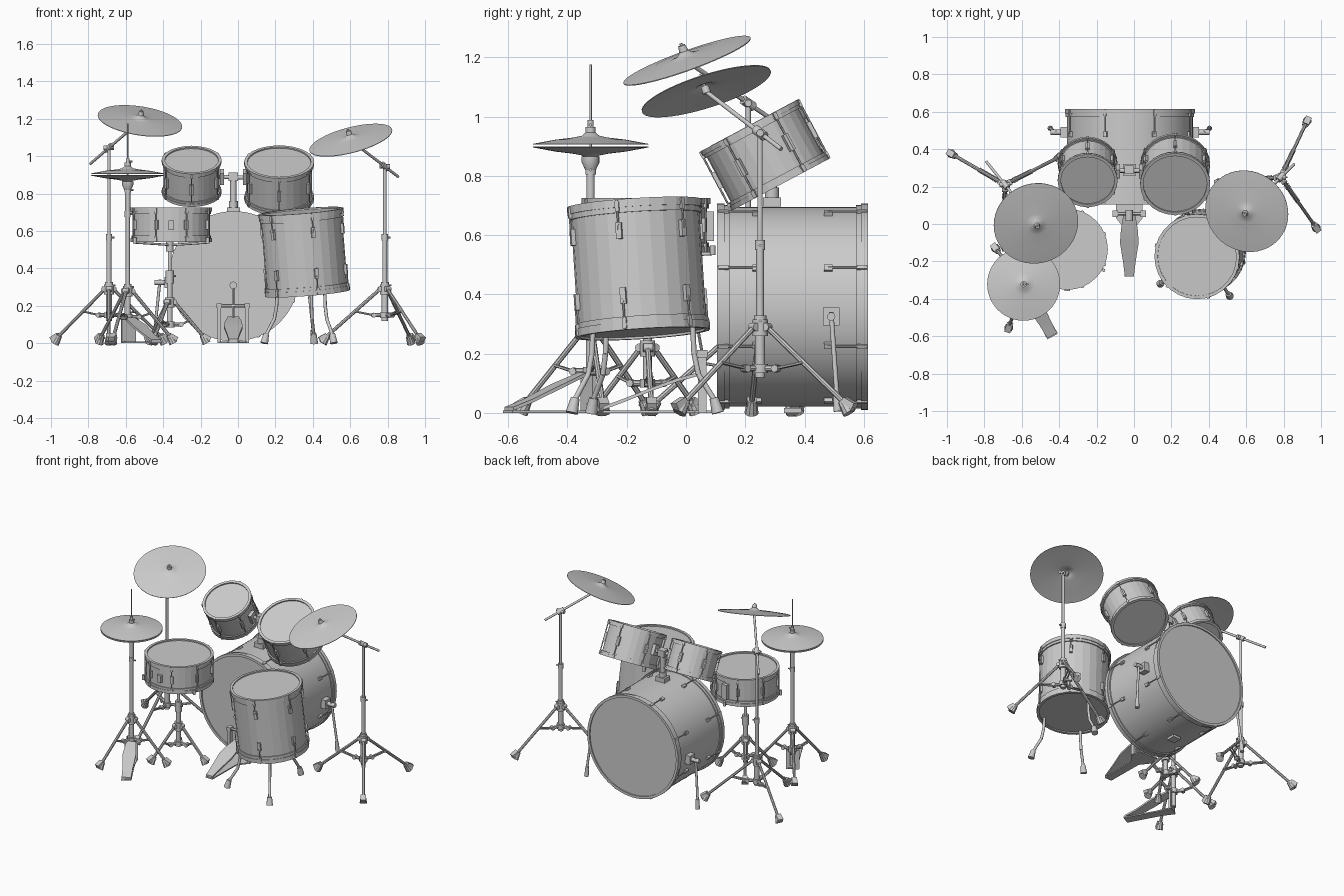
import bpy, bmesh, math
from mathutils import Matrix, Vector as V

if "Cube" in bpy.data.objects:
    bpy.data.objects.remove(bpy.data.objects["Cube"])

def frame(origin, axis):
    """Matrix with local z along axis and local x kept near world x."""
    z = V(axis).normalized()
    ref = V((1, 0, 0)) if abs(z.x) < .9 else V((0, 1, 0))
    y = z.cross(ref).normalized()
    x = y.cross(z)
    m = Matrix((x, y, z)).transposed().to_4x4()
    m.translation = V(origin)
    return m

def polar(a):
    return V((math.cos(math.radians(a)), math.sin(math.radians(a)), 0))

def finish(name, bm, angle=35):
    bmesh.ops.remove_doubles(bm, verts=bm.verts, dist=1e-5)
    bmesh.ops.recalc_face_normals(bm, faces=bm.faces)
    me = bpy.data.meshes.new(name)
    bm.to_mesh(me)
    bm.free()
    if angle:
        me.shade_smooth()
        me.set_sharp_from_angle(angle=math.radians(angle))
    ob = bpy.data.objects.new(name, me)
    bpy.context.collection.objects.link(ob)
    return ob

def tube(bm, p, q, r, r2=None, seg=12):
    p, q = V(p), V(q)
    bmesh.ops.create_cone(bm, cap_ends=True, segments=seg, radius1=r, radius2=r if r2 is None else r2,
                          depth=(q - p).length, matrix=frame((p + q) / 2, q - p))

def box(bm, m, size):
    if not isinstance(m, Matrix):
        m = Matrix.Translation(m)
    bmesh.ops.create_cube(bm, size=1, matrix=m @ Matrix.Diagonal((*size, 1)))

def lathe(bm, profile, m, seg=32, closed=False):
    rings = [[bm.verts.new(m @ (polar(360 * i / seg) * r + V((0, 0, z)))) for i in range(seg)] for r, z in profile]
    for a, b in zip(rings, rings[1:] + (rings[:1] if closed else [])):
        for i in range(seg):
            j = (i + 1) % seg
            bm.faces.new((a[i], a[j], b[j], b[i]))

def plate(bm, stations, side, t=.012):
    """Tapered board through (point, half width) stations."""
    side = V(side).normalized()
    rows = []
    for p, w in stations:
        p = V(p)
        rows.append([bm.verts.new(p + side * s * w + V((0, 0, h))) for s, h in ((-1, 0), (1, 0), (1, t), (-1, t))])
    for a, b in zip(rows, rows[1:]):
        for i in range(4):
            bm.faces.new((a[i], a[(i + 1) % 4], b[(i + 1) % 4], b[i]))
    bm.faces.new(rows[0])
    bm.faces.new(rows[-1])

def drum(name, c, axis, R, H, hoop, lugs, lug_z, lug_len, phase, seg, angle):
    m, h, s = frame(c, axis), H / 2, R - .011
    bm = bmesh.new()
    lathe(bm, [(0, -h + .008), (s, -h + .008), (s, h - .008), (0, h - .008)], m, seg)
    finish(name + "_shell", bm, angle)
    bm = bmesh.new()
    for e in (-1, 1):
        lathe(bm, [(s - .006, e * h), (R, e * h), (R, e * (h - hoop * .6)), (R - .004, e * (h - hoop * .6)),
                   (R - .004, e * (h - hoop)), (s - .006, e * (h - hoop))], m, seg, True)
    finish(name + "_hoops", bm, angle)
    bm = bmesh.new()
    for i in range(lugs):
        k = m @ Matrix.Rotation(math.radians(phase + 360 * i / lugs), 4, 'Z')
        for z in lug_z:
            box(bm, k @ Matrix.Translation((s + .004, 0, z)), (.018, .02, lug_len))
        for e in (-1, 1):
            tube(bm, k @ V((R, 0, e * max(abs(z) for z in lug_z))), k @ V((R, 0, e * h)), .0035, seg=6)
            box(bm, k @ Matrix.Translation((R - .001, 0, e * (h - hoop / 2))), (.012, .014, hoop * .8))
    finish(name + "_lugs", bm, 0)

# Drums
tilt = (0, -.47, .883)
drum("bass_drum", (-.022, .36, .358), (0, -1, 0), .348, .51, .042, 8, (-.12, .12), .03, 22.5, 64, 35)
drum("small_tom", (-.248, .278, .892), tilt, .16, .20, .026, 6, (0,), .06, 30, 28, 0)
drum("large_tom", (.22, .266, .87), tilt, .187, .226, .028, 6, (0,), .06, 30, 28, 0)
drum("floor_tom", (.354, -.16, .487), (-.08, -.065, 1), .228, .442, .045, 6, (-.105, .115), .055, -15, 28, 0)
drum("snare_drum", (-.357, -.135, .633), (0, 0, 1), .217, .185, .035, 8, (0,), .05, 22.5, 32, 0)

# Snare strainer
bm = bmesh.new()
box(bm, (-.357, .08, .63), (.04, .03, .1))
box(bm, (-.357, -.347, .63), (.03, .02, .05))
finish("snare_strainer", bm, 0)

# Bass drum spurs and underside anchor
bm = bmesh.new()
for s in (-1, 1):
    x = -.022
    box(bm, (x + s * .35, .49, .325), (.04, .055, .06))
    tube(bm, (x + s * .34, .49, .325), (x + s * .425, .49, .325), .014)
    tube(bm, (x + s * .395, .49, .34), (x + s * .425, .51, .05), .008)
    tube(bm, (x + s * .422, .508, .07), (x + s * .426, .512, .005), .012, .014)
box(bm, (-.022, .36, .008), (.06, .06, .016))
finish("bass_drum_spurs", bm)

# Tom mount
bm = bmesh.new()
box(bm, (-.025, .29, .712), (.07, .06, .03))
tube(bm, (-.025, .29, .70), (-.025, .29, .91), .017)
tube(bm, (-.025, .29, .725), (-.025, .29, .76), .024)
box(bm, (-.025, .29, .89), (.05, .045, .045))
tube(bm, (-.11, .285, .89), (.055, .285, .885), .011)
for x in (-.085, .037):
    box(bm, frame((x, .282, .888), tilt), (.022, .05, .07))
finish("tom_mount", bm)

# Floor tom legs, bending outward from under the drum
bm = bmesh.new()
for a in (216, 304, 80):
    o, d = V((.36, -.16, 0)), polar(a)
    pts = [o + d * r + V((0, 0, z)) for r, z in ((.185, .3), (.19, .2), (.205, .13), (.262, .04))]
    for p, q in zip(pts, pts[1:]):
        tube(bm, p, q, .009)
    tube(bm, o + d * .258 + V((0, 0, .05)), o + d * .272, .015, .021)
finish("floor_tom_legs", bm)

def tripod(name, x, y, top, brace, r, angles):
    """Three straight legs with braces, hubs and rubber feet."""
    bm = bmesh.new()
    tube(bm, (x, y, top - .03), (x, y, top + .025), .026)
    tube(bm, (x, y, brace - .015), (x, y, brace + .015), .026)
    for a in angles:
        d = polar(a)
        o, n = V((x, y, 0)), d.cross(V((0, 0, 1)))
        hub, foot = o + d * .025 + V((0, 0, top)), o + d * r + V((0, 0, .025))
        leg = foot - hub
        tube(bm, hub, foot, .0095, seg=8)
        mid = hub + leg * ((top - brace - .02) / (top - .025) if brace > .12 else .5)
        tab = o + d * .06 + V((0, 0, brace))
        tube(bm, o + V((0, 0, brace)), tab, .011, seg=8)
        tube(bm, tab - n * .015, tab + n * .015, .013, seg=8)
        for s in (-1, 1):
            tube(bm, tab + n * s * .008, mid + n * s * .008, .005, seg=6)
        tube(bm, hub - n * .016, hub + n * .016, .014)
        box(bm, Matrix.Translation(o + d * (r + .004) + V((0, 0, .027))) @ Matrix.Rotation(math.radians(a), 4, 'Z')
            @ Matrix.Rotation(.5, 4, 'Y') @ Matrix.Translation((0, 0, .002)), (.045, .034, .032))
        tube(bm, foot - leg.normalized() * .025, foot + d * .008 - V((0, 0, .025)), .016, .024, 10)
    finish(name, bm)

def pole(name, x, y, sections):
    """Telescoping pole: (z0, z1, radius) with a clamp at each joint."""
    bm = bmesh.new()
    for i, (a, b, r) in enumerate(sections):
        tube(bm, (x, y, a), (x, y, b), r)
        if i < len(sections) - 1:
            tube(bm, (x, y, b - .025), (x, y, b + .008), r + .004)
            tube(bm, (x, y, b - .01), (x + r + .018, y, b - .01), .005, seg=8)
    finish(name, bm)

def cymbal(name, c, n, R, bow, flip=1):
    """Shallow bowed disc with a small bell; c is the rim centre."""
    prof = [(.006, bow + .017), (.016, bow + .015), (.03, bow + .003), (.06, bow * .88), (R * .6, bow * .6), (R, 0)]
    prof += [(r, z - .003) for r, z in reversed(prof)]
    bm = bmesh.new()
    lathe(bm, [(r, flip * z) for r, z in prof], frame(c, n), 48, True)
    finish(name, bm, 50)

def boom_stand(side, x, y, joint, angles, c, n, tail):
    tripod(side + "_stand_tripod", x, y, .29, .15, .325, angles)
    pole(side + "_stand_pole", x, y, [(.12, .32, .017), (.3, .575, .013), (.55, joint, .009)])
    cymbal(side + "_cymbal", c, n, .228, .016)
    n, j = V(n).normalized(), V((x, y, joint))
    c = V(c) + n * .016
    end = c - n * .02
    d = (end - j).normalized()
    bm = bmesh.new()
    tube(bm, j - d * tail, end, .0075)
    tube(bm, j - d * .025, j + d * .025, .016)
    tube(bm, j - V((.028, 0, 0)), j + V((.028, 0, 0)), .012)
    tube(bm, end - n * .01, c + n * .045, .005)
    tube(bm, end - n * .005, c, .014)
    tube(bm, c + n * .017, c + n * .038, .016, .012)
    finish(side + "_cymbal_boom", bm)

# Boom stands with cymbals
boom_stand("left", -.69, .21, 1.045, (150, 27, 270), (-.524, .003, 1.19), (.155, -.36, 1), .18)
boom_stand("right", .785, .25, .945, (65, -55, 185), (.603, .068, 1.087), (-.26, -.32, 1), .115)

# Snare stand
sx, sy = -.365, -.13
tripod("snare_stand_tripod", sx, sy, .22, .1, .19, (124, 4, 244))
pole("snare_stand_pole", sx, sy, [(.09, .37, .015), (.3, .54, .01)])
bm = bmesh.new()
tube(bm, (sx, sy, .32), (sx, sy, .39), .022)
tube(bm, (sx, sy, .49), (sx, sy, .54), .02)
for a in (90, 210, 330):
    d, o = polar(a), V((sx + .008, sy - .005, 0))
    tube(bm, o + V((0, 0, .525)), o + d * .222 + V((0, 0, .538)), .006)
    tube(bm, o + d * .225 + V((0, 0, .533)), o + d * .225 + V((0, 0, .565)), .009)
finish("snare_stand_basket", bm)

# Hi-hat stand and cymbals
hx, hy = -.59, -.322
tripod("hihat_tripod", hx, hy, .28, .14, .24, (251, 128, 10))
pole("hihat_pole", hx, hy, [(.03, .31, .016), (.28, .7, .012), (.68, .83, .014), (.82, 1.175, .004)])
cymbal("hihat_top_cymbal", (hx, hy, .908), (0, 0, 1), .195, .024)
cymbal("hihat_bottom_cymbal", (hx, hy, .896), (0, 0, 1), .195, .024, -1)
bm = bmesh.new()
lathe(bm, [(0, .82), (.018, .82), (.03, .845), (.03, .865), (0, .865)], Matrix.Translation((hx, hy, 0)), 16)
tube(bm, (hx, hy, .94), (hx, hy, .965), .017)
tube(bm, (hx, hy, .96), (hx, hy, .988), .01)
tube(bm, (hx, hy, .972), (hx + .025, hy, .972), .005)
finish("hihat_clutch_and_seat", bm)

# Hi-hat pedal
bm = bmesh.new()
d = V((.15, -.27, 0)).normalized()
n = V((-d.y, d.x, 0))
o = V((hx, hy, 0))
plate(bm, [(o + d * .03 + V((0, 0, .125)), .03), (o + d * .13 + V((0, 0, .085)), .042),
           (o + d * .24 + V((0, 0, .035)), .032), (o + d * .315 + V((0, 0, .008)), .03)], n)
plate(bm, [(o, .04), (o + d * .1, .03), (o + d * .32, .032)], n, .008)
box(bm, frame(o + V((0, 0, .065)) + d * .01, (0, 0, 1)) @ Matrix.Rotation(math.atan2(n.y, n.x), 4, 'Z'),
    (.085, .012, .13))
finish("hihat_pedal", bm, 30)

# Bass drum pedal
bm = bmesh.new()
px = -.025
plate(bm, [((px, .06, .13), .03), ((px, -.03, .105), .045), ((px, -.1, .08), .05), ((px, -.2, .04), .034),
           ((px, -.28, .01), .024)], (1, 0, 0))
plate(bm, [((px, .11, 0), .07), ((px, .03, 0), .07), ((px, -.02, 0), .03), ((px, -.28, 0), .026)], (1, 0, 0), .008)
for s in (-1, 1):
    box(bm, (px + s * .075, .055, .1), (.018, .03, .2))
    box(bm, (px + s * .075, .055, .2), (.03, .035, .025))
tube(bm, (px - .085, .055, .2), (px + .085, .055, .2), .009)
tube(bm, (px, .055, .2), (px, .035, .31), .005, seg=8)
tube(bm, (px, .015, .31), (px, .075, .31), .02)
tube(bm, (px, .05, .2), (px, .05, .135), .007, seg=6)
finish("bass_pedal", bm, 30)
